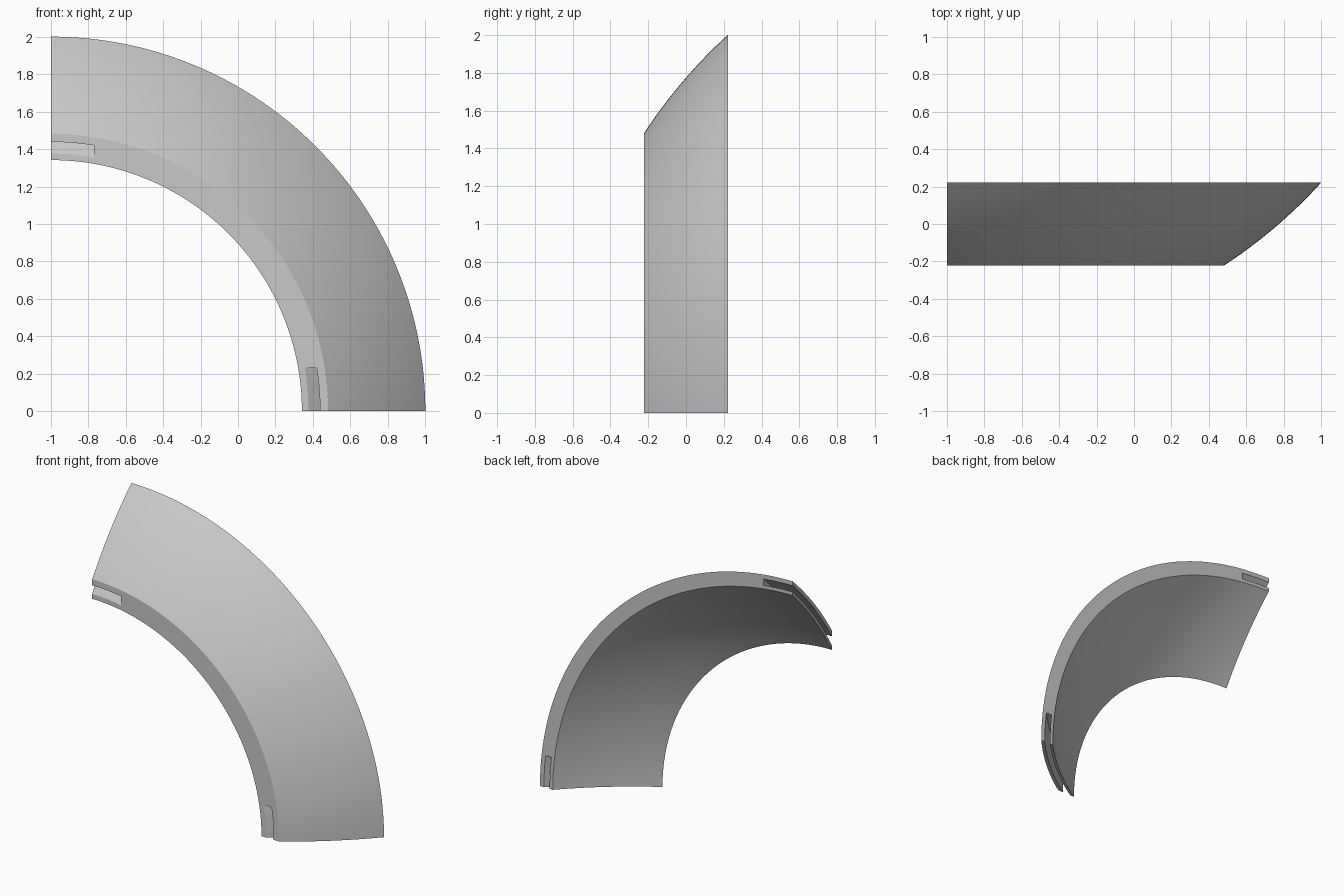
import bpy, bmesh, math

cube = bpy.data.objects.get("Cube")
if cube:
    bpy.data.objects.remove(cube)

HALF = 0.222            # half depth of the band
CENTRE_Y = 2.04         # centre of the dome, behind the band
R_OUT, R_IN = 2.704, 2.630
SLOT_OUT, SLOT_IN = 2.681, 2.648
SLOT_LEN = 0.23

grey = bpy.data.materials.new("light_grey")
grey.use_nodes = True
colour = (0.58, 0.58, 0.58, 1)
grey.diffuse_color = colour
grey.node_tree.nodes["Principled BSDF"].inputs["Base Color"].default_value = colour


def profile(r_out, r_in, half, steps):
    """Closed (radius, y) section between two concentric spheres."""
    ys = [-half + 2 * half * i / steps for i in range(steps + 1)]
    arc = lambda r, y: (math.sqrt(r * r - (y - CENTRE_Y) ** 2), y)
    return [arc(r_out, y) for y in ys] + [arc(r_in, y) for y in reversed(ys)]


def loft(name, section, stations, place):
    """Join a copy of the section at each station into a capped solid."""
    bm = bmesh.new()
    rings = [[bm.verts.new(place(r, y, s)) for r, y in section] for s in stations]
    n = len(section)
    for a, b in zip(rings, rings[1:]):
        for i in range(n):
            j = (i + 1) % n
            bm.faces.new((a[i], a[j], b[j], b[i]))
    bm.faces.new(rings[0])
    bm.faces.new(rings[-1])
    bmesh.ops.recalc_face_normals(bm, faces=bm.faces)
    mesh = bpy.data.meshes.new(name)
    bm.to_mesh(mesh)
    bm.free()
    mesh.materials.append(grey)
    obj = bpy.data.objects.new(name, mesh)
    bpy.context.collection.objects.link(obj)
    return obj


# Quarter-turn band of a thick dome
segments = 72
angles = [math.pi / 2 * i / segments for i in range(segments + 1)]
band = loft("dome_band", profile(R_OUT, R_IN, HALF, 14), angles,
            lambda r, y, a: (-1 + r * math.cos(a), y, r * math.sin(a)))

# Slots running the full depth of both end faces
depths = [-0.05 + (SLOT_LEN + 0.05) * i / 8 for i in range(9)]
slot_section = profile(SLOT_OUT, SLOT_IN, HALF + 0.05, 14)
cutters = [
    loft("lower_slot_cutter", slot_section, depths,
         lambda r, y, d: (-1 + math.sqrt(r * r - d * d), y, d)),
    loft("upper_slot_cutter", slot_section, depths,
         lambda r, y, d: (-1 + d, y, math.sqrt(r * r - d * d))),
]

bpy.ops.object.select_all(action="DESELECT")
band.select_set(True)
bpy.context.view_layer.objects.active = band
for cutter in cutters:
    cutter.hide_render = True
    cut = band.modifiers.new("slot", "BOOLEAN")
    cut.operation = "DIFFERENCE"
    cut.solver = "EXACT"
    cut.object = cutter
    bpy.ops.object.modifier_apply(modifier=cut.name)
    bpy.data.objects.remove(cutter)

bpy.ops.object.shade_smooth_by_angle(angle=math.radians(30))
